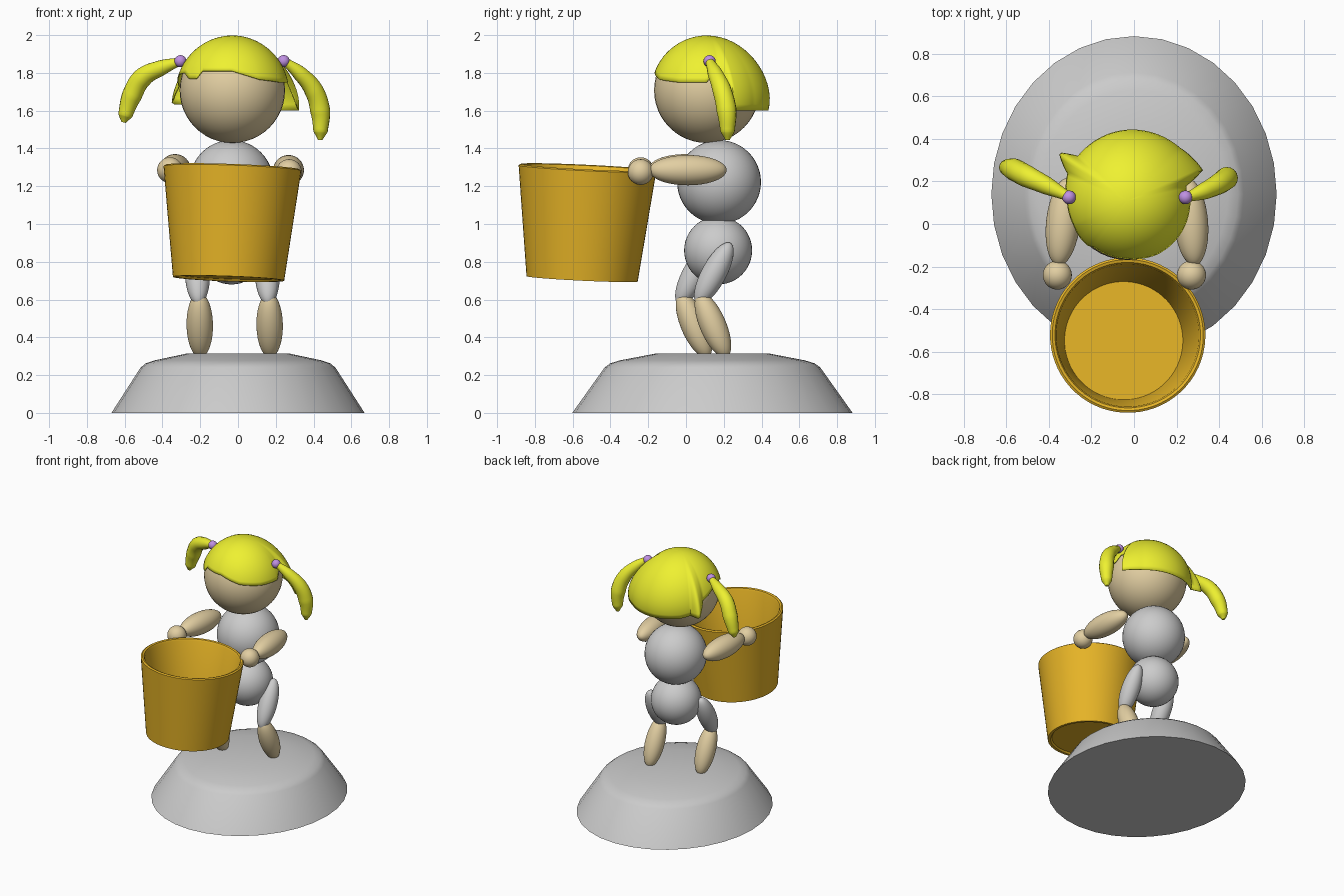
import bpy, bmesh
from math import sin, cos, acos, pi, radians, sqrt
from mathutils import Vector

if "Cube" in bpy.data.objects:
    bpy.data.objects.remove(bpy.data.objects["Cube"])


def material(name, rgb):
    m = bpy.data.materials.new(name)
    m.diffuse_color = (*rgb, 1)
    m.use_nodes = True
    m.node_tree.nodes["Principled BSDF"].inputs["Base Color"].default_value = m.diffuse_color
    return m


SKIN = material("skin", (0.76, 0.62, 0.36))
YELLOW = material("yellow", (0.86, 0.88, 0.03))
ORANGE = material("orange", (0.80, 0.46, 0.02))
PURPLE = material("purple", (0.52, 0.28, 0.76))


def finish(ob, mat=None, angle=35):
    bpy.ops.object.select_all(action='DESELECT')
    ob.select_set(True)
    bpy.context.view_layer.objects.active = ob
    if mat:
        ob.data.materials.append(mat)
    bpy.ops.object.shade_smooth_by_angle(angle=radians(angle))
    return ob


def mesh_object(name, verts, faces, mat=None, angle=35):
    me = bpy.data.meshes.new(name)
    me.from_pydata(verts, [], faces)
    bm = bmesh.new()
    bm.from_mesh(me)
    bmesh.ops.remove_doubles(bm, verts=bm.verts, dist=1e-5)
    bmesh.ops.recalc_face_normals(bm, faces=bm.faces)
    bm.to_mesh(me)
    bm.free()
    ob = bpy.data.objects.new(name, me)
    bpy.context.collection.objects.link(ob)
    return finish(ob, mat, angle)


def ball(name, centre, r, mat=None):
    bpy.ops.mesh.primitive_uv_sphere_add(segments=40, ring_count=24, radius=r, location=centre)
    ob = bpy.context.object
    ob.name = name
    return finish(ob, mat)


def limb(name, a, b, r, mat=None):
    """Ellipsoid whose long axis runs from a to b."""
    a, b = Vector(a), Vector(b)
    ob = ball(name, (a + b) / 2, 1, mat)
    ob.scale = (r, r, (b - a).length / 2)
    ob.rotation_euler = (b - a).to_track_quat('Z', 'Y').to_euler()
    return ob


def lathe(name, profile, n, mat=None, angle=35):
    """Revolve (radius, z) points about z; zero radii collapse to a point."""
    verts = [(r * cos(2 * pi * i / n), r * sin(2 * pi * i / n), z) for r, z in profile for i in range(n)]
    faces = [(k * n + i, k * n + (i + 1) % n, (k + 1) * n + (i + 1) % n, (k + 1) * n + i)
             for k in range(len(profile) - 1) for i in range(n)]
    return mesh_object(name, verts, faces, mat, angle)


# Oval mound
base = lathe("base_mound", [(0, 0), (1, 0), (0.77, 0.24), (0.73, 0.262), (0.66, 0.278),
                            (0.40, 0.315), (0, 0.315)], 32)
base.location = (0, 0.14, 0)
base.scale = (0.67, 0.742, 1)

# Legs: grey thighs and bare shins, the left one a step forward
for side, x, y in (("right", 0.16, 0.0), ("left", -0.21, -0.1)):
    limb(side + "_thigh", (x - 0.01, 0.235 + y, 0.90), (x, 0.06 + y, 0.575), 0.066)
    limb(side + "_shin", (x + 0.005, 0.07 + y, 0.635), (x + 0.01, 0.215 + y, 0.295), 0.07, SKIN)

# Torso
ball("hips", (-0.035, 0.17, 0.86), 0.18)
ball("chest", (-0.035, 0.175, 1.222), 0.222)

# Arms reaching forward to the bucket
for side, xa, xb, xh, z in (("right", 0.25, 0.285, 0.27, 1.275), ("left", -0.31, -0.355, -0.36, 1.285)):
    limb(side + "_arm", (xa, 0.215, 1.285), (xb, -0.195, z + 0.01), 0.08, SKIN)
    ball(side + "_hand", (xh, -0.24, z), 0.068, SKIN)

# Bucket, leaning slightly
bucket = lathe("bucket", [(0, 0.012), (0.265, 0.012), (0.275, 0), (0.295, 0), (0.365, 0.585), (0.355, 0.592),
                          (0.342, 0.588), (0.335, 0.575), (0.278, 0.045), (0, 0.045)], 64, ORANGE)
bucket.location = (-0.05, -0.55, 0.71)
bucket.rotation_euler = Vector((0.035, 0.048, 1)).to_track_quat('Z', 'Y').to_euler()

# Head
HEAD = Vector((-0.03, 0.11, 1.708))
ball("head", HEAD, 0.279, SKIN)

# Hair cap: hem keys are (azimuth, hem height, hem radius), 90 is the back
HEM = [(0, 1.75, 0.295), (8, 1.80, 0.28), (14, 1.79, 0.285), (22, 1.60, 0.38), (45, 1.60, 0.345),
       (90, 1.60, 0.325), (124, 1.61, 0.31), (138, 1.63, 0.31), (145, 1.635, 0.395), (156, 1.73, 0.31),
       (180, 1.79, 0.285), (205, 1.80, 0.28), (216, 1.77, 0.284), (228, 1.77, 0.284), (234, 1.81, 0.272),
       (270, 1.81, 0.274), (300, 1.765, 0.29), (330, 1.75, 0.295), (360, 1.75, 0.295)]


def hem_at(a):
    for (a0, z0, r0), (a1, z1, r1) in zip(HEM, HEM[1:]):
        if a0 <= a <= a1:
            t = (a - a0) / (a1 - a0)
            return z0 + t * (z1 - z0), r0 + t * (r1 - r0)


R, COLS, ROWS = 0.29, 180, 16
verts, faces = [], []
for i in range(COLS):
    az = 360 * i / COLS
    hz, hr = hem_at(az)
    end = acos((hz - HEAD.z) / R)
    flare = hr / (R * sin(end)) - 1
    for k in range(ROWS + 1):
        t = k / ROWS
        r = R * sin(end * t) * (1 + flare * t * t)
        verts.append(HEAD + Vector((r * cos(radians(az)), r * sin(radians(az)), R * cos(end * t))))
    for k in range(ROWS):
        a, b = i * (ROWS + 1) + k, (i + 1) % COLS * (ROWS + 1) + k
        faces.append((a, a + 1, b + 1, b))
hair = mesh_object("hair_cap", verts, faces, YELLOW, 60)
solid = hair.modifiers.new("thickness", 'SOLIDIFY')
solid.thickness = 0.006


def pigtail(name, path):
    """Tapered tube through (x, y, z, radius) points."""
    cu = bpy.data.curves.new(name, 'CURVE')
    cu.dimensions = '3D'
    cu.bevel_depth = 1
    cu.bevel_resolution = 6
    cu.use_fill_caps = True
    cu.resolution_u = 8
    sp = cu.splines.new('BEZIER')
    sp.bezier_points.add(len(path) - 1)
    for p, (x, y, z, r) in zip(sp.bezier_points, path):
        p.co, p.radius = (x, y, z), r
        p.handle_left_type = p.handle_right_type = 'AUTO'
    ob = bpy.data.objects.new(name, cu)
    bpy.context.collection.objects.link(ob)
    bpy.ops.object.select_all(action='DESELECT')
    ob.select_set(True)
    bpy.context.view_layer.objects.active = ob
    bpy.ops.object.convert(target='MESH')
    finish(bpy.context.object, YELLOW, 60)


# Pigtails and hair ties
pigtail("right_pigtail", [(0.25, 0.125, 1.86, 0.022), (0.33, 0.155, 1.795, 0.04), (0.40, 0.19, 1.71, 0.05),
                          (0.435, 0.215, 1.60, 0.053), (0.437, 0.22, 1.49, 0.038), (0.435, 0.22, 1.445, 0.012)])
pigtail("left_pigtail", [(-0.31, 0.13, 1.86, 0.022), (-0.41, 0.18, 1.825, 0.042), (-0.505, 0.225, 1.775, 0.052),
                         (-0.562, 0.255, 1.68, 0.053), (-0.597, 0.265, 1.575, 0.038), (-0.606, 0.265, 1.538, 0.012)])
for side, x in (("right", 0.242), ("left", -0.305)):
    ball(side + "_hair_tie", (x, 0.125, 1.862), 0.032, PURPLE)
